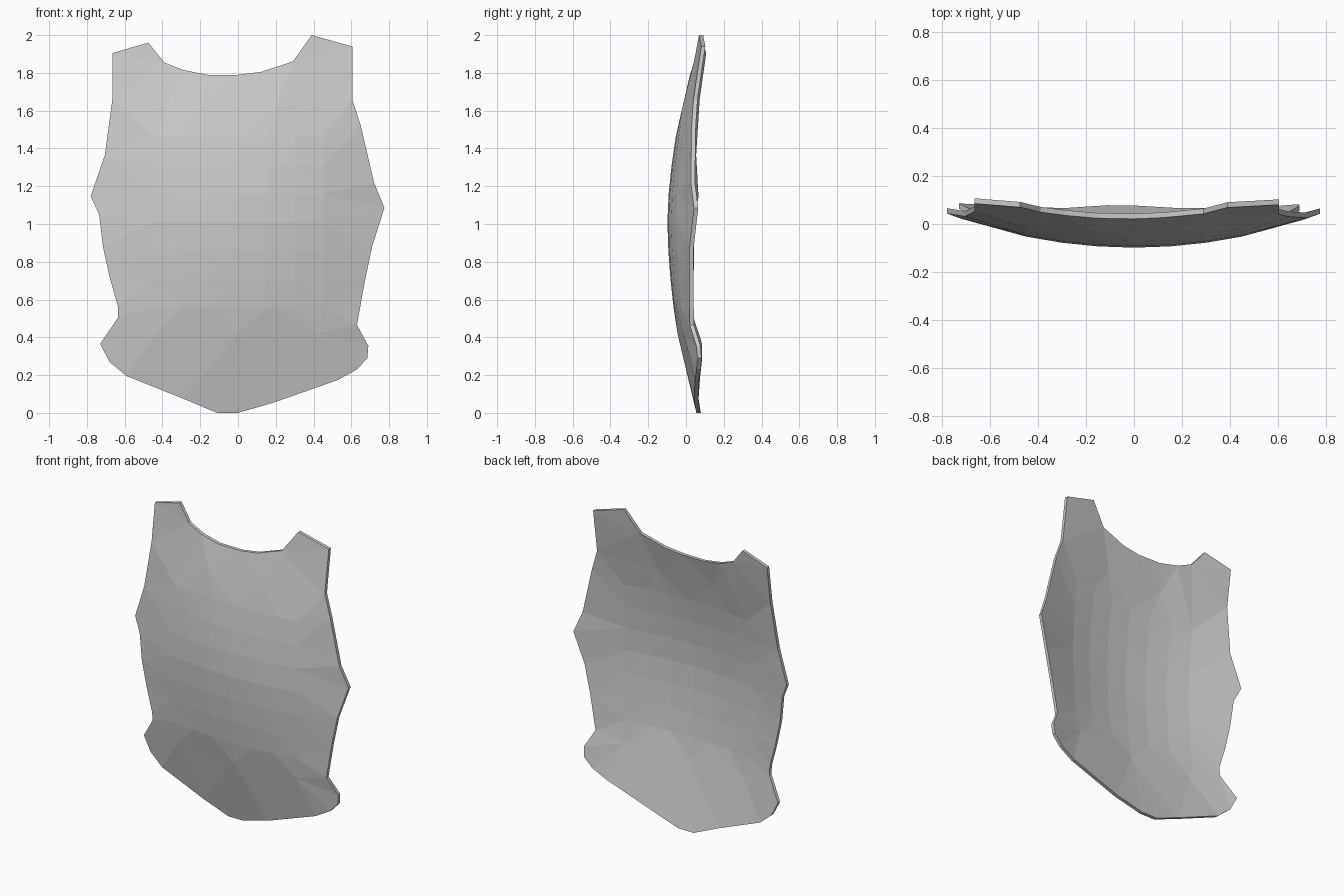
import bpy, bmesh
from mathutils import Vector
from mathutils.geometry import delaunay_2d_cdt

if "Cube" in bpy.data.objects:
    bpy.data.objects.remove(bpy.data.objects["Cube"])

# Front outline (x, z), clockwise from the left shoulder
outline = [(-.665, 1.905), (-.475, 1.96), (-.39, 1.855), (-.29, 1.815), (-.16, 1.79),
           (0, 1.79), (.12, 1.805), (.29, 1.86), (.39, 2.0), (.605, 1.94),
           (.605, 1.66), (.65, 1.52), (.72, 1.22), (.775, 1.085), (.71, .88),
           (.67, .69), (.63, .465), (.69, .355), (.685, .29), (.63, .23),
           (.53, .175), (.19, .055), (0, 0), (-.11, 0), (-.29, .075),
           (-.59, .195), (-.68, .27), (-.73, .365), (-.635, .505), (-.635, .56),
           (-.68, .72), (-.715, .88), (-.735, 1.05), (-.78, 1.145), (-.705, 1.365),
           (-.665, 1.66)]

# Depth along the centre line, and sideways curvature, by height
centre = [(0, .055), (.2, 0), (.4, -.042), (.6, -.072), (.8, -.091), (1, -.099),
          (1.2, -.09), (1.4, -.065), (1.6, -.03), (1.8, .024), (2, .055)]
bend = [(0, .1), (.2, .15), (.36, .184), (.46, .18), (.7, .22), (1.09, .23),
        (1.4, .2), (1.66, .145), (1.94, .095), (2, .09)]
THICK = .022


def lerp(table, z):
    for (a, p), (b, q) in zip(table, table[1:]):
        if z <= b:
            return p + (q - p) * (z - a) / (b - a)
    return table[-1][1]


def depth(x, z):
    return lerp(centre, z) + lerp(bend, z) * x * x


# Interior grid over the chest, thinning out towards the rim
inner = [(.15 * i, .56 + .15 * j) for i in range(-3, 4) for j in range(7)]
inner += [(0, .42), (-.43, .42), (.43, .42), (-.2, 1.62), (.2, 1.62)]
n = len(outline)
pts = [Vector(p) for p in outline + inner]
verts, _, faces, *_ = delaunay_2d_cdt(pts, [(i, (i + 1) % n) for i in range(n)], [], 1, 1e-5)

# Front skin
bm = bmesh.new()
bv = [bm.verts.new((v.x, depth(v.x, v.y), v.y)) for v in verts]
for f in faces:
    bm.faces.new([bv[i] for i in f])
bmesh.ops.join_triangles(bm, faces=bm.faces[:], angle_face_threshold=.15,
                         angle_shape_threshold=.3)

# Back skin and rim
ext = bmesh.ops.extrude_face_region(bm, geom=bm.faces[:], use_keep_orig=True)
bmesh.ops.translate(bm, vec=(0, THICK, 0),
                    verts=[e for e in ext["geom"] if isinstance(e, bmesh.types.BMVert)])
bmesh.ops.recalc_face_normals(bm, faces=bm.faces[:])

mesh = bpy.data.meshes.new("breastplate")
bm.to_mesh(mesh)
bm.free()
plate = bpy.data.objects.new("breastplate", mesh)
bpy.context.collection.objects.link(plate)
